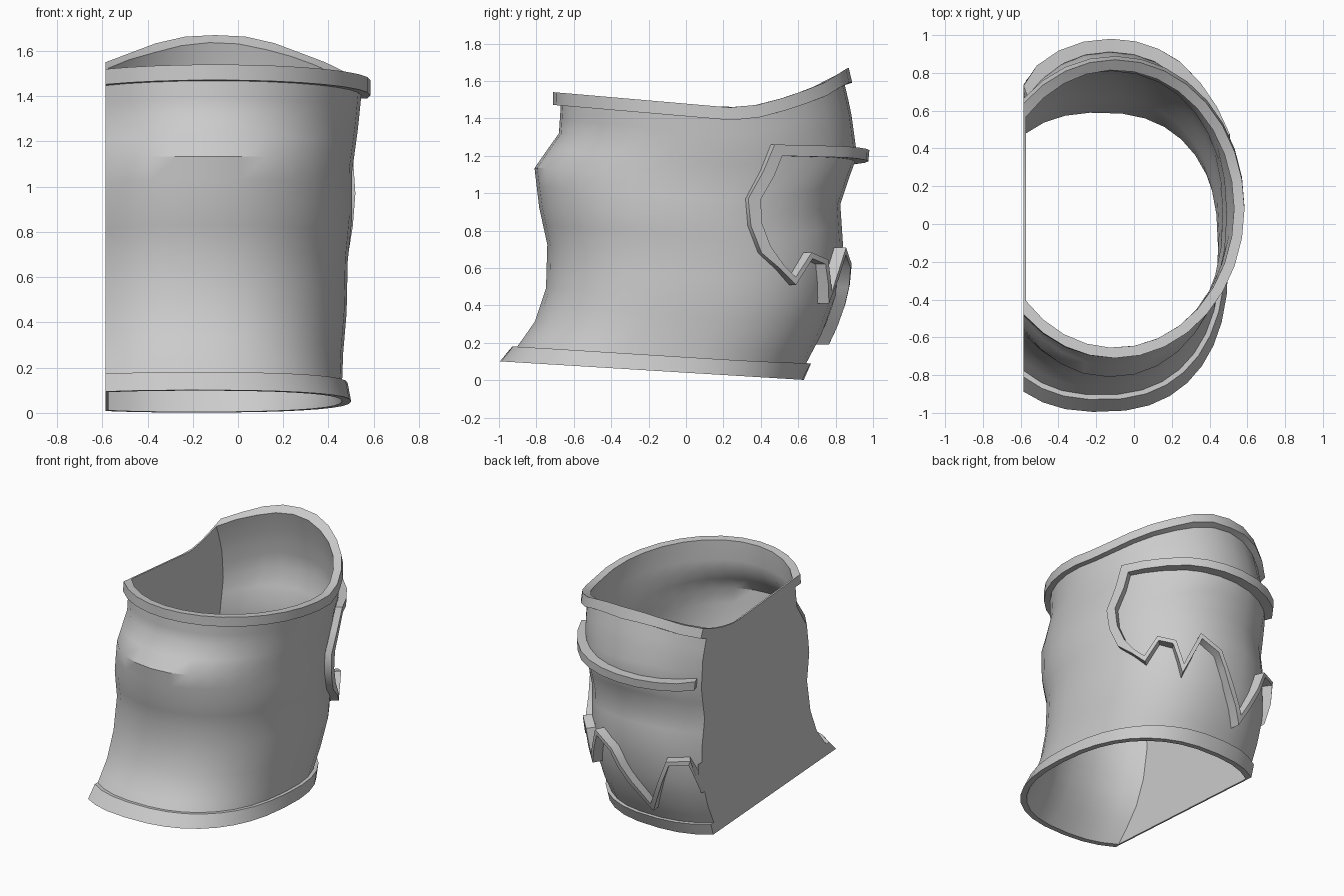
import bpy, bmesh, math
from mathutils import Vector

if "Cube" in bpy.data.objects:
    bpy.data.objects.remove(bpy.data.objects["Cube"])

WALL = -0.585      # flat side plane
ARC, FLAT = 24, 10  # points on the round part and on the flat part of a ring

grey = bpy.data.materials.new("light grey")
grey.use_nodes = True
grey.diffuse_color = (0.6, 0.6, 0.6, 1)
grey.node_tree.nodes["Principled BSDF"].inputs["Base Color"].default_value = (0.6, 0.6, 0.6, 1)

# height share, front y, back y, right x
BODY = [(0.0, -0.97, 0.605, 0.475), (0.058, -0.905, 0.645, 0.46),
        (0.155, -0.81, 0.725, 0.465), (0.28, -0.75, 0.80, 0.48),
        (0.44, -0.742, 0.84, 0.485), (0.575, -0.785, 0.825, 0.505),
        (0.72, -0.81, 0.915, 0.505), (0.85, -0.68, 0.885, 0.53),
        (0.95, -0.67, 0.85, 0.545), (1.0, -0.67, 0.83, 0.545)]
# y and z along the top edge
TOP = [(-0.71, 1.54), (0.27, 1.455), (0.43, 1.48), (0.6, 1.535), (0.75, 1.595), (0.865, 1.67)]


def interp(table, v):
    if v <= table[0][0]:
        return table[0][1:]
    for a, b in zip(table, table[1:]):
        if v <= b[0]:
            f = (v - a[0]) / (b[0] - a[0])
            return [p + (q - p) * f for p, q in zip(a[1:], b[1:])]
    return table[-1][1:]


def height(y, s):
    low = 0.04 - 0.061 * y
    return low + (interp(TOP, y)[0] - low) * s


def section(s, off):
    front, back, right = interp(BODY, s)
    cx = -0.18 + 0.08 * s
    return (cx, (front + back) / 2, right - cx + off,
            (back - front) / 2 + off, 2.4 - 0.4 * s)


def spow(v, n):
    return math.copysign(abs(v) ** (2 / n), v)


def point(t, s, off):
    cx, cy, rx, ry, n = section(s, off)
    x = max(WALL, cx + rx * spow(math.cos(t), n))
    y = cy + ry * spow(math.sin(t), n)
    return Vector((x, y, height(y, s)))


def ring(s, off, wall):
    cx, cy, rx, ry, n = section(s, off)
    end = math.acos(-((cx - wall) / rx) ** (n / 2))
    pts = [point(-end + 2 * end * i / ARC, s, off) for i in range(ARC + 1)]
    pts[0].x = pts[-1].x = wall
    y0, y1 = pts[-1].y, pts[0].y
    for i in range(1, FLAT):
        y = y0 + (y1 - y0) * i / FLAT
        pts.append(Vector((wall, y, height(y, s))))
    return pts


def loft(name, rows, loop_rows, loop_cols):
    bm = bmesh.new()
    grid = [[bm.verts.new(p) for p in r] for r in rows]
    nr, nc = len(grid), len(grid[0])
    for i in range(nr if loop_rows else nr - 1):
        for j in range(nc if loop_cols else nc - 1):
            a, b = grid[i], grid[(i + 1) % nr]
            k = (j + 1) % nc
            bm.faces.new((a[j], a[k], b[k], b[j]))
    if not loop_cols:
        bm.faces.new([r[0] for r in grid])
        bm.faces.new([r[-1] for r in reversed(grid)])
        bmesh.ops.recalc_face_normals(bm, faces=bm.faces)
    mesh = bpy.data.meshes.new(name)
    bm.to_mesh(mesh)
    bm.free()
    mesh.materials.append(grey)
    ob = bpy.data.objects.new(name, mesh)
    bpy.context.collection.objects.link(ob)
    bpy.ops.object.select_all(action='DESELECT')
    ob.select_set(True)
    bpy.context.view_layer.objects.active = ob
    bpy.ops.object.shade_smooth_by_angle(angle=math.radians(35))
    return ob


# Double-walled shell with a flared hem and a raised collar
steps = [0.058, 0.1, 0.155, 0.21, 0.28, 0.36, 0.44, 0.51, 0.575, 0.65,
         0.72, 0.785, 0.85, 0.9, 0.953]
profile = [(0, 0.025), (0.058, 0.025)]
profile += [(s, 0) for s in steps]
profile += [(0.953, 0.04), (1, 0.04)]
rows = [ring(s, off, WALL) for s, off in profile]
rows += [ring(s, -0.015, WALL + 0.012) for s in [1] + steps[::-1] + [0]]
loft("torso_shell", rows, True, True)

# Raised trim outline on the back: angle in degrees, height
OUTLINE = [(134, 0.58), (131, 0.36), (123, 0.6), (112, 0.59), (96, 0.19), (80, 0.6),
           (70, 0.67), (61, 0.41), (54, 0.62), (46, 0.65), (39, 0.51), (23, 0.68),
           (18, 0.97), (26, 1.26), (60, 1.25), (90, 1.23), (134, 1.2)]
SCALE = 0.75


def on_body(uv, off):
    t, z, s = uv.x / SCALE, uv.y, 0.5
    for _ in range(12):
        y = point(t, s, off).y
        low = height(y, 0)
        s = min(1, max(0, (z - low) / (height(y, 1) - low)))
    return point(t, s, off)


corners = [Vector((math.radians(a) * SCALE, z)) for a, z in OUTLINE]
path = []
for a, b in zip(corners, corners[1:]):
    n = max(1, round((b - a).length / 0.13))
    path += [a.lerp(b, i / n) for i in range(n)]
path.append(corners[-1])

rims = [[], [], [], []]
for i, p in enumerate(path):
    d0 = (p - path[max(i - 1, 0)]).normalized()
    d1 = (path[min(i + 1, len(path) - 1)] - p).normalized()
    if i == 0:
        d0 = d1
    if i == len(path) - 1:
        d1 = d0
    n0, n1 = Vector((d0.y, -d0.x)), Vector((d1.y, -d1.x))
    mid = (n0 + n1).normalized()
    width = 0.06 if p.x < 0.4 or p.y > 0.9 else 0.028
    q = p + mid * width / max(0.45, mid.dot(n0))
    lift = 0.045 + 0.025 * min(1, max(0, p.x - 0.3) / 0.5)
    for r, (uv, off) in zip(rims, [(p, 0), (p, lift), (q, lift), (q, 0)]):
        r.append(on_body(uv, off))
loft("jagged_back_trim", rims, True, False)
